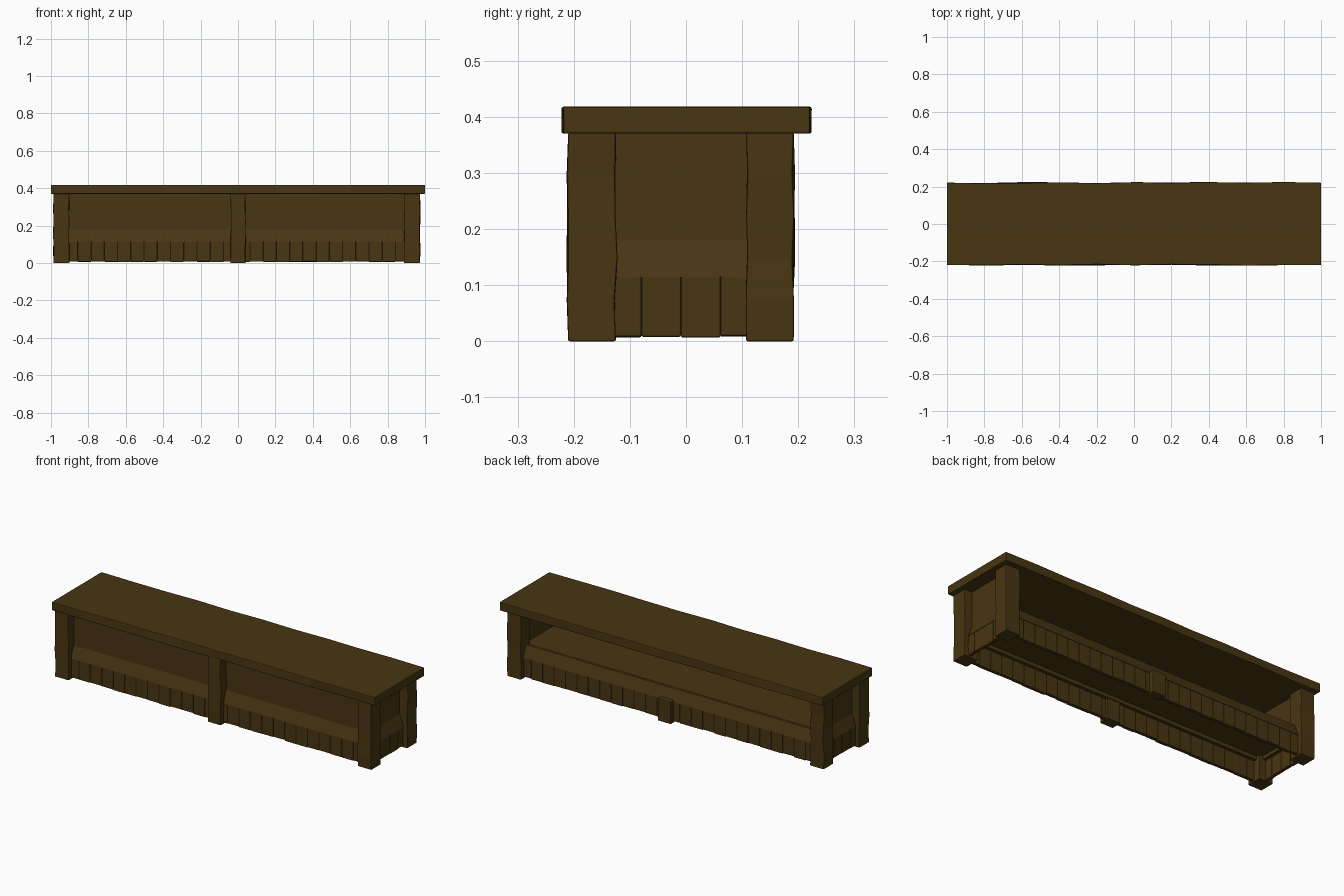
import bpy, bmesh, math, random
from mathutils import Vector

if "Cube" in bpy.data.objects:
    bpy.data.objects.remove(bpy.data.objects["Cube"])

random.seed(4)
wood = bpy.data.materials.new("dark brown wood")
wood.diffuse_color = (0.065, 0.036, 0.006, 1)
wood.use_nodes = True
wood.node_tree.nodes["Principled BSDF"].inputs["Base Color"].default_value = wood.diffuse_color

CX, CY = -0.007, -0.009        # centre of the base
HX, HY = 0.98, 0.201           # half size of the base, to the leg faces
PLANK, PANEL = 0.025, 0.048    # how far planks and panels sit behind the legs


def finish(bm, name, bevel=0.0):
    bmesh.ops.recalc_face_normals(bm, faces=bm.faces)
    me = bpy.data.meshes.new(name)
    bm.to_mesh(me)
    bm.free()
    me.materials.append(wood)
    ob = bpy.data.objects.new(name, me)
    bpy.context.collection.objects.link(ob)
    if bevel:
        m = ob.modifiers.new("soft edges", 'BEVEL')
        m.width, m.segments = bevel, 2
        m.limit_method, m.angle_limit = 'ANGLE', math.radians(40)
    return ob


def add_box(bm, lo, hi, axis=None, cuts=0, wobble=0.0):
    """Box between two corners, cut along an axis into slightly uneven rings."""
    lo, hi = Vector(lo), Vector(hi)
    vs = bmesh.ops.create_cube(bm, size=1)["verts"]
    for v in vs:
        v.co = Vector([l + (c + 0.5) * (h - l) for l, h, c in zip(lo, hi, v.co)])
    if not cuts:
        return
    for i in range(1, cuts + 1):
        p = lo.copy()
        p[axis] = lo[axis] + (hi[axis] - lo[axis]) * i / (cuts + 1)
        n = Vector((0, 0, 0))
        n[axis] = 1
        bmesh.ops.bisect_plane(bm, geom=bm.verts[:] + bm.edges[:] + bm.faces[:],
                               plane_co=p, plane_no=n)
    for v in bm.verts:
        if lo[axis] + 0.001 < v.co[axis] < hi[axis] - 0.001:
            for k in (0, 1):
                if k != axis:
                    v.co[k] += random.uniform(-wobble, wobble)


def box(name, lo, hi, bevel=0.003, **kw):
    bm = bmesh.new()
    add_box(bm, lo, hi, **kw)
    return finish(bm, name, bevel)


# Lid with gently wavy long sides
box("lid", (-1, -0.219, 0.37), (1, 0.221, 0.418), 0.004, axis=0, cuts=9, wobble=0.004)

# Corner legs
for sx in (-1, 1):
    for sy in (-1, 1):
        x = sorted((CX + sx * HX, CX + sx * (HX - 0.085)))
        y = sorted((CY + sy * HY, CY + sy * (HY - 0.085)))
        box("corner_leg", (x[0], y[0], 0), (x[1], y[1], 0.372),
            axis=2, cuts=4, wobble=0.003)

# Middle posts: tall at the front, short at the back
box("front_post", (-0.04, CY - HY, 0), (0.04, CY - HY + 0.06, 0.372),
    axis=2, cuts=4, wobble=0.003)
box("back_post", (-0.04, CY + HY - 0.05, 0), (0.04, CY + HY, 0.125))


def plank_row(name, along, start, end, lo, hi):
    """Row of narrow upright planks; lo and hi bound the thickness."""
    n = round((end - start) / 0.07)
    w = (end - start) / n
    bm = bmesh.new()
    for i in range(n):
        a, b = start + i * w, start + (i + 1) * w
        z = 0.007 + random.uniform(-0.002, 0.003)
        if along == 0:
            add_box(bm, (a, lo, z), (b, hi, 0.117))
        else:
            add_box(bm, (lo, a, z), (hi, b, 0.117))
    finish(bm, name, 0.003)


def sloped_rail(name, along, start, end, outer, inner):
    """Ledge leaning from the plank face back to the panel face."""
    s = 1 if inner > outer else -1
    prof = [(outer - 0.002 * s, 0.115), (inner, 0.18), (inner + 0.015 * s, 0.18),
            (inner + 0.015 * s, 0.115)]
    bm = bmesh.new()
    rings = []
    for t in (start, end):
        rings.append([bm.verts.new((t, d, z) if along == 0 else (d, t, z))
                      for d, z in prof])
    for i in range(4):
        j = (i + 1) % 4
        bm.faces.new((rings[0][i], rings[0][j], rings[1][j], rings[1][i]))
    bm.faces.new(rings[0])
    bm.faces.new(rings[1])
    finish(bm, name)


# Planks and ledges round all four sides, panels on front and ends only
ex, ey = HX - 0.06, HY - 0.06
for s, label in ((-1, "front"), (1, "back")):
    o, i = CY + s * (HY - PLANK), CY + s * (HY - PANEL)
    lo, hi = sorted((o, o - s * 0.02))
    plank_row(label + "_planks", 0, CX - ex, CX + ex, lo, hi)
    sloped_rail(label + "_ledge", 0, CX - ex, CX + ex, o, i)
    if s < 0:
        box("front_panel", (CX - ex, i, 0.17), (CX + ex, i + 0.015, 0.372), 0)
for s, label in ((-1, "left"), (1, "right")):
    o, i = CX + s * (HX - PLANK), CX + s * (HX - PANEL)
    lo, hi = sorted((o, o - s * 0.02))
    plank_row(label + "_planks", 1, CY - ey, CY + ey, lo, hi)
    sloped_rail(label + "_ledge", 1, CY - ey, CY + ey, o, i)
    lo, hi = sorted((i, i - s * 0.015))
    box(label + "_panel", (lo, CY - ey, 0.17), (hi, CY + ey, 0.372), 0)

# Inner shelf, open from the back
box("shelf", (CX - HX + 0.05, CY - HY + 0.05, 0.135),
    (CX + HX - 0.05, CY + HY - 0.05, 0.175), 0)
